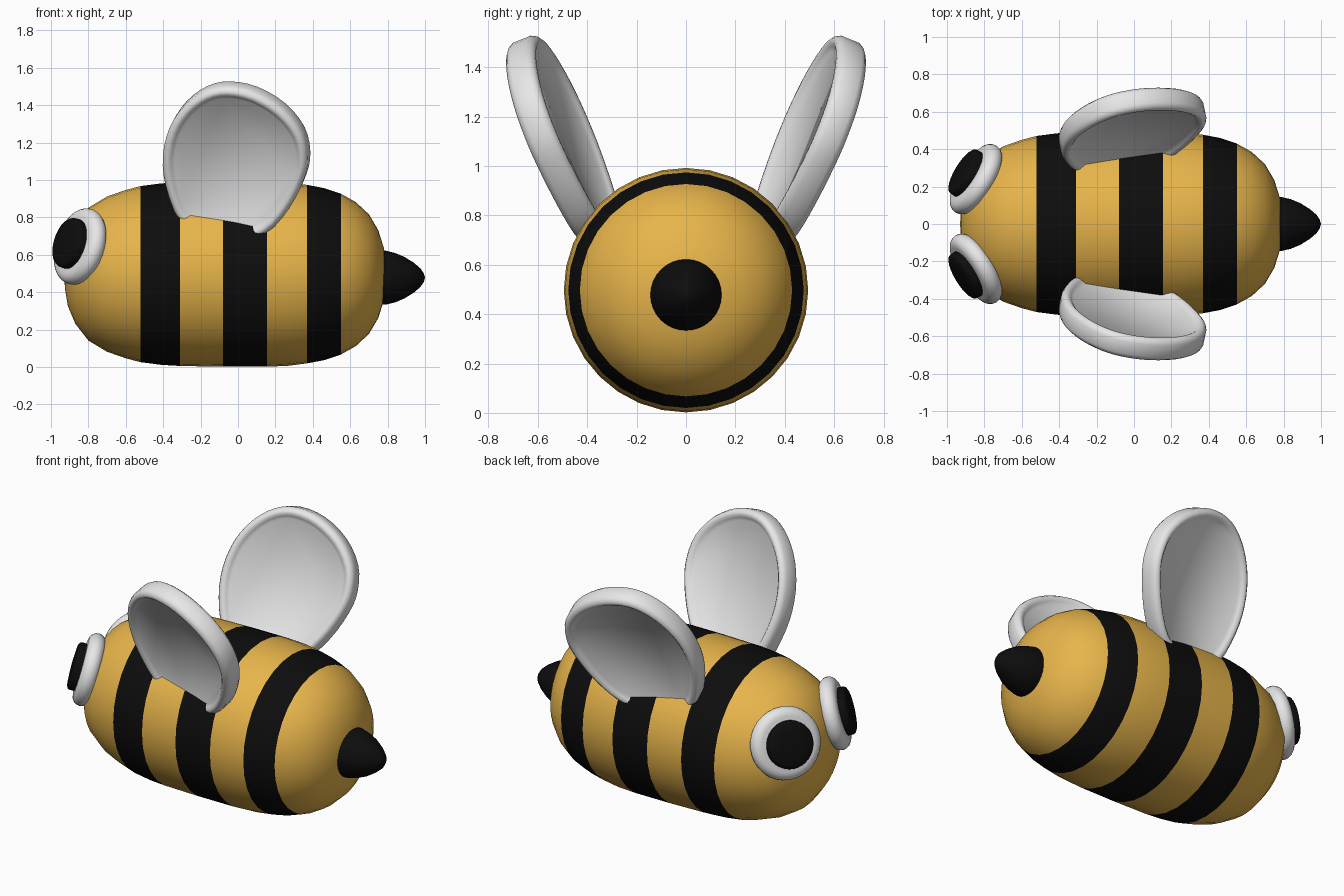
import bpy, bmesh, math
from mathutils import Vector, Matrix

cube = bpy.data.objects.get("Cube")
if cube:
    bpy.data.objects.remove(cube, do_unlink=True)


def material(name, r, g, b):
    m = bpy.data.materials.new(name)
    m.use_nodes = True
    m.diffuse_color = (r, g, b, 1)
    m.node_tree.nodes["Principled BSDF"].inputs["Base Color"].default_value = (r, g, b, 1)
    return m


YELLOW = material("honey_yellow", 0.8, 0.46, 0.07)
BLACK = material("black", 0.004, 0.004, 0.004)
WHITE = material("white", 0.8, 0.8, 0.8)


def finish(name, bm, mats, angle=40):
    bmesh.ops.remove_doubles(bm, verts=bm.verts, dist=1e-5)
    bmesh.ops.recalc_face_normals(bm, faces=bm.faces)
    me = bpy.data.meshes.new(name)
    bm.to_mesh(me)
    bm.free()
    for m in mats:
        me.materials.append(m)
    ob = bpy.data.objects.new(name, me)
    bpy.context.collection.objects.link(ob)
    bpy.ops.object.select_all(action='DESELECT')
    ob.select_set(True)
    bpy.context.view_layer.objects.active = ob
    bpy.ops.object.shade_smooth_by_angle(angle=math.radians(angle))
    return ob


def bridge(bm, rings):
    for a, b in zip(rings, rings[1:]):
        n = len(a)
        for i in range(n):
            j = (i + 1) % n
            bm.faces.new((a[i], a[j], b[j], b[i]))


def lathe(name, profile, centre, axis, mats, seg=32, stripes=()):
    """Revolve (distance along axis, radius) points; stripes use the second material."""
    frame = Matrix.Translation(centre) @ Vector(axis).to_track_quat('X', 'Z').to_matrix().to_4x4()
    bm = bmesh.new()
    rings = []
    for a, r in profile:
        r = max(r, 1e-4)
        turn = [math.tau * i / seg for i in range(seg)]
        rings.append([bm.verts.new((a, r * math.cos(t), r * math.sin(t))) for t in turn])
    bridge(bm, rings)
    bm.faces.new(rings[0])
    bm.faces.new(rings[-1])
    for f in bm.faces:
        x = f.calc_center_median().x
        f.material_index = int(any(lo < x < hi for lo, hi in stripes))
    bm.transform(frame)
    return finish(name, bm, mats)


# Body with three stripes
body = [(-0.93, 0), (-0.925, 0.08), (-0.91, 0.17), (-0.87, 0.265), (-0.8, 0.355),
        (-0.7, 0.415), (-0.6, 0.45), (-0.52, 0.471), (-0.41, 0.485), (-0.31, 0.491),
        (-0.08, 0.495), (0.155, 0.495), (0.27, 0.49), (0.37, 0.477), (0.46, 0.46),
        (0.55, 0.43), (0.63, 0.385), (0.7, 0.32), (0.75, 0.235), (0.78, 0.14),
        (0.79, 0.06), (0.792, 0)]
lathe("body", body, (0, 0, 0.497), (1, 0, 0), [YELLOW, BLACK],
      stripes=[(-0.52, -0.31), (-0.08, 0.155), (0.37, 0.55)])

# Stinger
sting = [(0.7, 0.145), (0.79, 0.144), (0.84, 0.132), (0.89, 0.111), (0.94, 0.08),
         (0.975, 0.05), (0.993, 0.024), (1.0, 0)]
lathe("stinger", sting, (0, 0, 0.478), (1, 0, 0), [BLACK])

# Eyes: rounded white disc with a thin raised pupil
arc = [math.pi * (i / 8 - 0.5) for i in range(9)]
eye_profile = [(-0.05, 0)] + [(0.05 * math.sin(t), 0.16 + 0.05 * math.cos(t)) for t in arc] + [(0.05, 0)]
pupil_profile = [(0.03, 0), (0.03, 0.137), (0.078, 0.137), (0.088, 0.132), (0.095, 0.12), (0.099, 0.07), (0.1, 0)]
for side, sy in (("left", 1), ("right", -1)):
    centre, axis = (-0.845, 0.24 * sy, 0.645), (-0.82, 0.5 * sy, 0.26)
    lathe("eye_" + side, eye_profile, centre, axis, [WHITE])
    lathe("pupil_" + side, pupil_profile, centre, axis, [BLACK])


def smooth_loop(points, steps):
    """Closed Catmull-Rom curve through the points."""
    out, n = [], len(points)
    for i in range(n):
        a, b, c, d = (Vector(points[(i + k) % n]) for k in (-1, 0, 1, 2))
        for s in range(steps):
            t = s / steps
            out.append(0.5 * (2 * b + (c - a) * t + (2 * a - 5 * b + 4 * c - d) * t * t
                              + (3 * b - a - 3 * c + d) * t ** 3))
    return out


# Wings: leaning teardrops with a rounded rim and sunken panels
outline = smooth_loop([(-0.31, 0.8), (-0.38, 0.98), (-0.395, 1.14), (-0.36, 1.29), (-0.28, 1.41),
                       (-0.17, 1.49), (-0.05, 1.515), (0.1, 1.485), (0.25, 1.395), (0.35, 1.27),
                       (0.38, 1.14), (0.36, 1.02), (0.28, 0.86), (0.16, 0.73), (0, 0.68),
                       (-0.19, 0.7)], 3)
rim = [(0, 0.035), (0.008, 0.052), (0.022, 0.063), (0.036, 0.063), (0.05, 0.052), (0.065, 0.036)]
section = [(d, -h) for d, h in reversed(rim)] + rim
middle = Vector((0, 1.1))
for side, sy in (("left", 1), ("right", -1)):
    normal = Vector((0.21, -1, 0.4)).normalized()
    bm = bmesh.new()
    rings = []
    for inset, height in section:
        ring = []
        for p in outline:
            x, z = p - (p - middle).normalized() * inset
            co = Vector((x, 0.545 + 0.21 * x + 0.4 * (z - 1.2), z)) + normal * height
            ring.append(bm.verts.new((co.x, co.y * sy, co.z)))
        rings.append(ring)
    bridge(bm, rings)
    bm.faces.new(rings[0])
    bm.faces.new(rings[-1])
    finish("wing_" + side, bm, [WHITE], 60)
